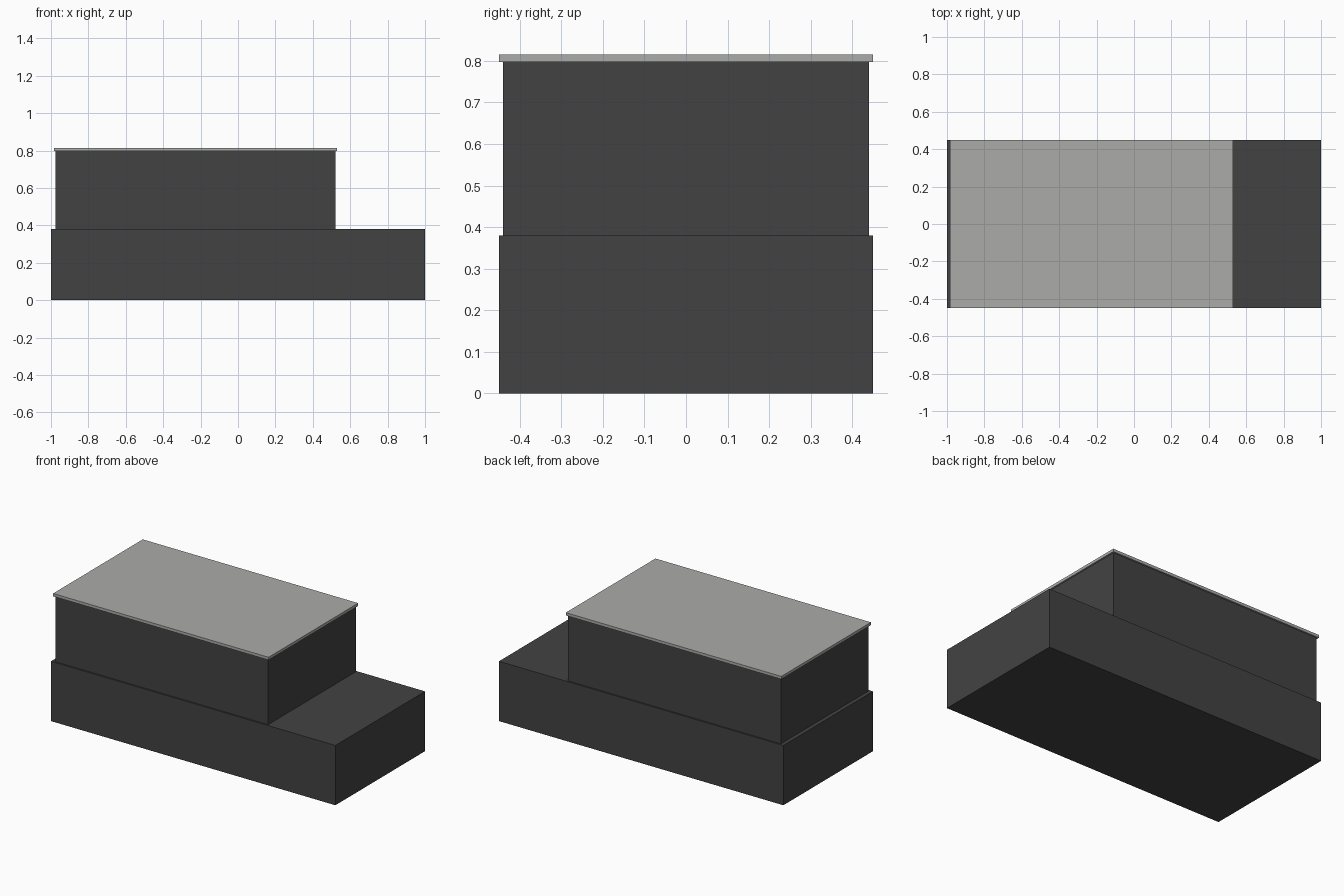
import bpy

if "Cube" in bpy.data.objects:
    bpy.data.objects.remove(bpy.data.objects["Cube"])


def material(name, rgb):
    m = bpy.data.materials.new(name)
    m.diffuse_color = (*rgb, 1.0)
    m.use_nodes = True
    m.node_tree.nodes["Principled BSDF"].inputs["Base Color"].default_value = m.diffuse_color
    return m


def box(name, lo, hi, mat):
    """Axis-aligned box between two opposite corners."""
    centre = [(a + b) / 2 for a, b in zip(lo, hi)]
    bpy.ops.mesh.primitive_cube_add(size=1, location=centre)
    obj = bpy.context.object
    obj.name = name
    obj.scale = [b - a for a, b in zip(lo, hi)]
    bpy.ops.object.transform_apply(location=False, rotation=False, scale=True)
    obj.data.materials.append(mat)
    return obj


dark = material("dark grey", (0.055, 0.055, 0.055))
light = material("light grey", (0.41, 0.41, 0.40))

# Long lower block
box("base", (-1.0, -0.45, 0.0), (1.0, 0.45, 0.38), dark)
# Shorter upper block, set slightly in from the base
box("upper_block", (-0.975, -0.44, 0.38), (0.52, 0.44, 0.797), dark)
# Thin overhanging top plate
box("top_plate", (-0.985, -0.45, 0.797), (0.53, 0.45, 0.815), light)
